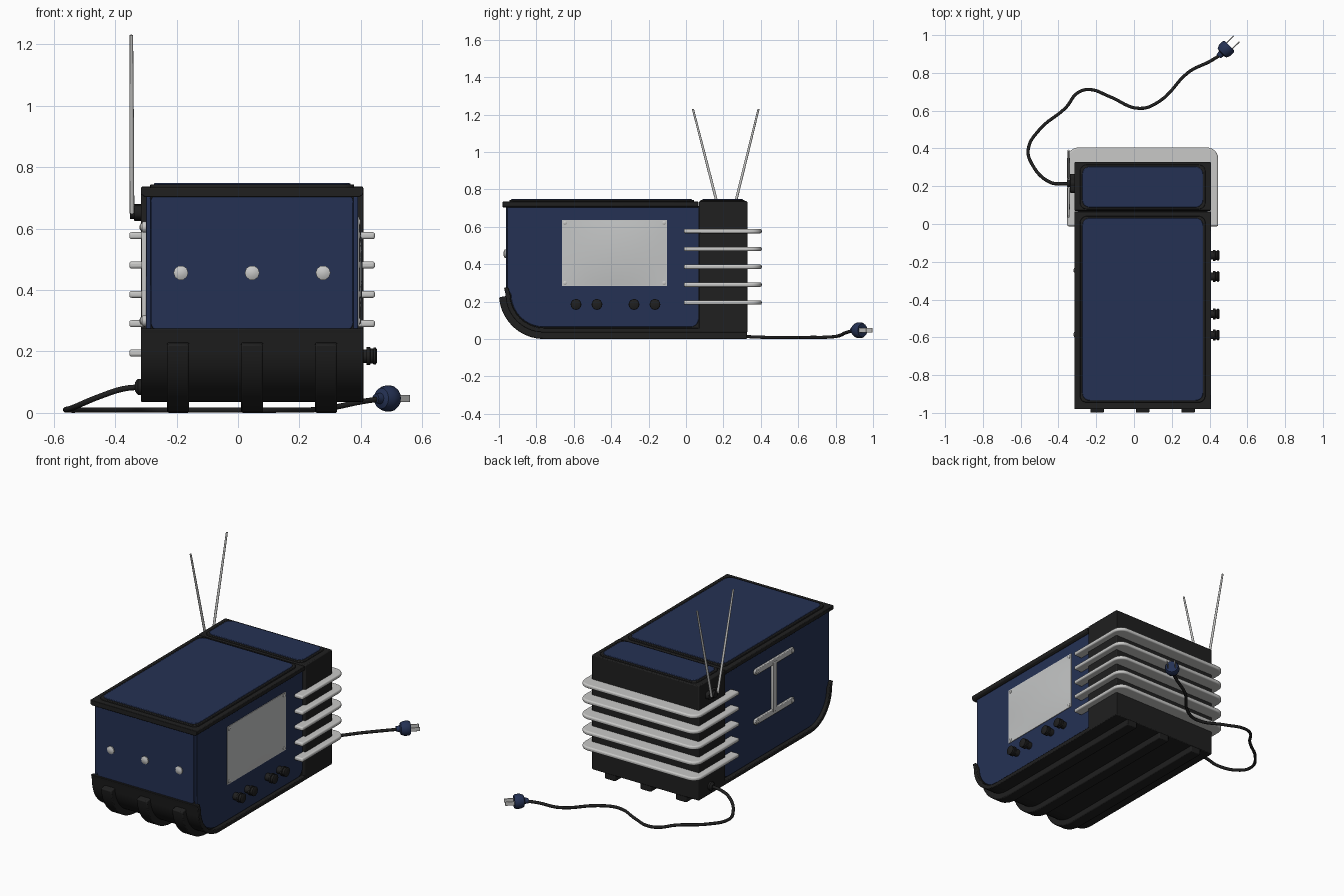
import bpy, bmesh, math
from mathutils import Vector

if "Cube" in bpy.data.objects:
    bpy.data.objects.remove(bpy.data.objects["Cube"])

CX = 0.046            # body centre line in x


def material(name, rgb):
    m = bpy.data.materials.new(name)
    m.diffuse_color = (*rgb, 1)
    m.use_nodes = True
    m.node_tree.nodes["Principled BSDF"].inputs["Base Color"].default_value = m.diffuse_color
    return m


BLUE = material("navy_blue", (0.018, 0.031, 0.088))
BLACK = material("soft_black", (0.014, 0.014, 0.014))
SILVER = material("silver", (0.58, 0.58, 0.57))
SCREEN = material("screen_grey", (0.55, 0.56, 0.56))


def finish(name, bm, mat, bevel=0, segs=2, smooth=True):
    bmesh.ops.recalc_face_normals(bm, faces=bm.faces[:])
    me = bpy.data.meshes.new(name)
    bm.to_mesh(me)
    bm.free()
    me.materials.append(mat)
    ob = bpy.data.objects.new(name, me)
    bpy.context.collection.objects.link(ob)
    if bevel:
        b = ob.modifiers.new("bevel", 'BEVEL')
        b.width, b.segments, b.limit_method = bevel, segs, 'ANGLE'
    if smooth:
        bpy.context.view_layer.objects.active = ob
        ob.select_set(True)
        bpy.ops.object.shade_smooth_by_angle(angle=math.radians(40))
        ob.select_set(False)
    return ob


def prism(name, pts, axis, a, b, mat, bevel=0, segs=2):
    """Extrude a 2D outline along an axis from a to b."""
    to3d = {'x': lambda p, t: (t, p[0], p[1]),
            'y': lambda p, t: (p[0], t, p[1]),
            'z': lambda p, t: (p[0], p[1], t)}[axis]
    bm = bmesh.new()
    lo = [bm.verts.new(to3d(p, a)) for p in pts]
    hi = [bm.verts.new(to3d(p, b)) for p in pts]
    n = len(pts)
    bm.faces.new(lo)
    bm.faces.new(hi[::-1])
    for i in range(n):
        bm.faces.new((lo[i], lo[(i + 1) % n], hi[(i + 1) % n], hi[i]))
    return finish(name, bm, mat, bevel, segs)


def arc(cx, cy, r, a0, a1, n=10):
    return [(cx + r * math.cos(math.radians(a0 + (a1 - a0) * i / n)),
             cy + r * math.sin(math.radians(a0 + (a1 - a0) * i / n))) for i in range(n + 1)]


def rrect(x0, x1, y0, y1, r):
    return (arc(x0 + r, y0 + r, r, 180, 270, 5) + arc(x1 - r, y0 + r, r, 270, 360, 5)
            + arc(x1 - r, y1 - r, r, 0, 90, 5) + arc(x0 + r, y1 - r, r, 90, 180, 5))


def rect(x0, x1, y0, y1):
    return [(x0, y0), (x1, y0), (x1, y1), (x0, y1)]


def lathe(name, profile, origin, direction, mat, sides=16):
    """Turn (distance, radius) points around a direction."""
    q = Vector(direction).to_track_quat('Z', 'Y')
    bm = bmesh.new()
    rings = []
    for d, r in profile:
        rings.append([bm.verts.new(Vector(origin) + q @ Vector((
            r * math.cos(math.tau * i / sides), r * math.sin(math.tau * i / sides), d)))
            for i in range(sides)])
    for r0, r1 in zip(rings, rings[1:]):
        for i in range(sides):
            j = (i + 1) % sides
            bm.faces.new((r0[i], r0[j], r1[j], r1[i]))
    bm.faces.new(rings[0])
    bm.faces.new(rings[-1])
    return finish(name, bm, mat)


# base tray: curved band that sweeps up at the front
AY, AZ = -0.76, 0.24
prism("base_tray", [(0.326, 0.035)] + arc(AY, AZ, 0.205, 270, 180) + [(AY - 0.213, 0.275), (AY - 0.19, 0.275)]
      + arc(AY, AZ, 0.18, 180, 270) + [(0.326, 0.06)], 'x', CX - 0.362, CX + 0.362, BLACK, 0.004)

# three runners under the base
for i, dx in enumerate((-0.241, 0, 0.241)):
    prism(f"runner_{i}", [(0.326, 0.0)] + arc(AY, AZ, 0.24, 270, 184) + [(AY - 0.2, AZ - 0.01)]
          + arc(AY, AZ, 0.19, 180, 270) + [(0.326, 0.05)], 'x', CX + dx - 0.036, CX + dx + 0.036, BLACK, 0.008)

# inner core and rear housing
prism("body_core", [(0.07, 0.045)] + arc(AY, AZ, 0.19, 270, 180) + [(-0.95, 0.71), (0.07, 0.71)],
      'x', CX - 0.338, CX + 0.338, BLACK)
prism("rear_housing", rect(CX - 0.362, CX + 0.362, 0.07, 0.328), 'z', 0.035, 0.737, BLACK, 0.005)

# blue side and front panels
side = arc(AY, AZ, 0.176, 270, 180) + [(AY - 0.197, 0.27), (-0.957, 0.705), (0.068, 0.705)] \
    + arc(0.023, 0.109, 0.045, 0, -90, 5)
for label, s in (("left", -1), ("right", 1)):
    prism(f"{label}_panel", side, 'x', CX + s * 0.33, CX + s * 0.345, BLUE, 0.003)
prism("front_panel", rrect(CX - 0.33, CX + 0.33, 0.262, 0.72, 0.035), 'y', -0.963, -0.94, BLUE, 0.004)

# lid with sloped rim and blue inlays
prism("lid_rim", [(CX - 0.35, 0.703), (CX + 0.35, 0.703), (CX + 0.362, 0.712), (CX + 0.362, 0.734),
                  (CX - 0.362, 0.734), (CX - 0.362, 0.712)], 'y', -0.98, 0.066, BLACK, 0.003)
for label, y0, y1 in (("lid", -0.945, 0.042), ("rear", 0.078, 0.314)):
    prism(f"{label}_raised_frame", rrect(CX - 0.332, CX + 0.332, y0, y1, 0.035), 'z', 0.72, 0.744, BLACK, 0.003)
    prism(f"{label}_top_inlay", rrect(CX - 0.32, CX + 0.32, y0 + 0.01, y1 - 0.01, 0.04), 'z', 0.739, 0.748,
          BLUE, 0.003)

# wrap-around rear rails
hw, iw, f, b = 0.4, 0.352, -0.012, 0.405
rail = ([(CX - hw, f)] + arc(CX - hw + 0.06, b - 0.06, 0.06, 180, 90, 6)
        + arc(CX + hw - 0.06, b - 0.06, 0.06, 90, 0, 6) + [(CX + hw, f), (CX + iw - 0.01, f)]
        + [(CX + iw - 0.01, 0.32), (CX - iw + 0.01, 0.32), (CX - iw + 0.01, f)])
for i in range(5):
    z = 0.195 + i * 0.0955
    prism(f"rear_rail_{i}", rail, 'z', z - 0.0115, z + 0.0115, SILVER, 0.008, 3)

# bulging screen with corner screws
bm = bmesh.new()
N = 14
grid = []
for i in range(N + 1):
    u = 2 * i / N - 1
    grid.append([])
    for j in range(N + 1):
        v = 2 * j / N - 1
        grid[i].append(bm.verts.new((CX + 0.349 + 0.011 * (1 - u * u) * (1 - v * v),
                                     -0.382 + 0.277 * u, 0.46 + 0.173 * v)))
for i in range(N):
    for j in range(N):
        bm.faces.new((grid[i][j], grid[i + 1][j], grid[i + 1][j + 1], grid[i][j + 1]))
finish("screen_glass", bm, SCREEN)
prism("screen_plate", rect(-0.663, -0.101, 0.283, 0.637), 'x', CX + 0.34, CX + 0.3485, SILVER)
for i, (y, z) in enumerate([(y, z) for y in (-0.647, -0.117) for z in (0.299, 0.621)]):
    lathe(f"screen_screw_{i}", [(0, 0.011), (0.004, 0.011), (0.007, 0.005)], (CX + 0.348, y, z), (1, 0, 0), SILVER, 10)

# control knobs
for i, y in enumerate((-0.588, -0.476, -0.278, -0.166)):
    lathe(f"knob_{i}", [(0, 0.022), (0.03, 0.022), (0.031, 0.029), (0.042, 0.029), (0.044, 0.024), (0.052, 0.024),
                        (0.053, 0.028), (0.06, 0.028), (0.064, 0.022)], (CX + 0.342, y, 0.185), (1, 0, 0), BLACK)

# front studs
for i, dx in enumerate((-0.232, 0, 0.231)):
    lathe(f"front_stud_{i}", [(0, 0.024), (0.008, 0.024), (0.014, 0.012)], (CX + dx, -0.961, 0.456), (0, -1, 0),
          SILVER, 10)

# left side bracket: two cross bars, an upright and end rivets
xa, xb = CX - 0.343, CX - 0.358
for label, z in (("lower", 0.3), ("upper", 0.605)):
    prism(f"bracket_{label}_bar", rrect(-0.605, -0.225, z - 0.018, z + 0.018, 0.017), 'x', xb, xa, SILVER, 0.004)
    for k, y in enumerate((-0.585, -0.245)):
        lathe(f"bracket_{label}_rivet_{k}", [(0, 0.012), (0.005, 0.012), (0.008, 0.006)], (xb, y, z), (-1, 0, 0),
              SILVER, 10)
prism("bracket_upright", rect(-0.435, -0.395, 0.3, 0.605), 'x', xb - 0.002, xa, SILVER, 0.005)

# antenna mount and two rods
lathe("antenna_mount", [(0, 0.028), (0.025, 0.028), (0.027, 0.02), (0.04, 0.02)], (CX - 0.358, 0.215, 0.652),
      (-1, 0, 0), BLACK)
prism("antenna_clip", rrect(0.165, 0.265, 0.63, 0.675, 0.02), 'x', CX - 0.385, CX - 0.358, BLACK, 0.003)
for i, (y0, y1) in enumerate(((0.186, 0.037), (0.245, 0.388))):
    p0, p1 = Vector((-0.345, y0, 0.65)), Vector((-0.347, y1, 1.23))
    length = (p1 - p0).length
    lathe(f"antenna_rod_{i}", [(0, 0.0075), (length * 0.5, 0.007), (length, 0.0055)], p0, p1 - p0, SILVER, 10)

# power cord
path = [(-0.31, 0.216, 0.085), (-0.375, 0.213, 0.078), (-0.446, 0.222, 0.055), (-0.54, 0.317, 0.016),
        (-0.56, 0.396, 0.01), (-0.5, 0.5, 0.009), (-0.36, 0.617, 0.009), (-0.298, 0.695, 0.009),
        (-0.235, 0.712, 0.009), (-0.13, 0.675, 0.009), (0.03, 0.612, 0.009), (0.135, 0.65, 0.009),
        (0.293, 0.807, 0.015), (0.4, 0.86, 0.036), (0.465, 0.9, 0.046)]
cu = bpy.data.curves.new("power_cord", 'CURVE')
cu.dimensions = '3D'
cu.bevel_depth, cu.bevel_resolution, cu.resolution_u = 0.009, 2, 6
sp = cu.splines.new('BEZIER')
sp.bezier_points.add(len(path) - 1)
for bp, co in zip(sp.bezier_points, path):
    bp.co = co
    bp.handle_left_type = bp.handle_right_type = 'AUTO'
cu.materials.append(BLACK)
bpy.context.collection.objects.link(bpy.data.objects.new("power_cord", cu))
lathe("cord_socket", [(0, 0.026), (0.012, 0.026), (0.022, 0.014)], (CX - 0.36, 0.216, 0.085), (-1, 0, 0), BLACK)

# plug with two flat prongs
d = Vector((0.72, 0.7, 0)).normalized()
side_dir = Vector((-d.y, d.x, 0))
start = Vector((0.448, 0.888, 0.047))
lathe("plug_body", [(0, 0.015), (0.02, 0.018), (0.026, 0.034), (0.045, 0.042), (0.07, 0.042), (0.08, 0.036)],
      start, d, BLUE)
for i, s in enumerate((-1, 1)):
    bm = bmesh.new()
    for v in bmesh.ops.create_cube(bm, size=1)['verts']:
        v.co = (start + d * (0.105 + v.co.x * 0.055) + side_dir * (s * 0.022 + v.co.y * 0.006)
                + Vector((0, 0, v.co.z * 0.024)))
    finish(f"plug_prong_{i}", bm, SILVER, 0.002)
